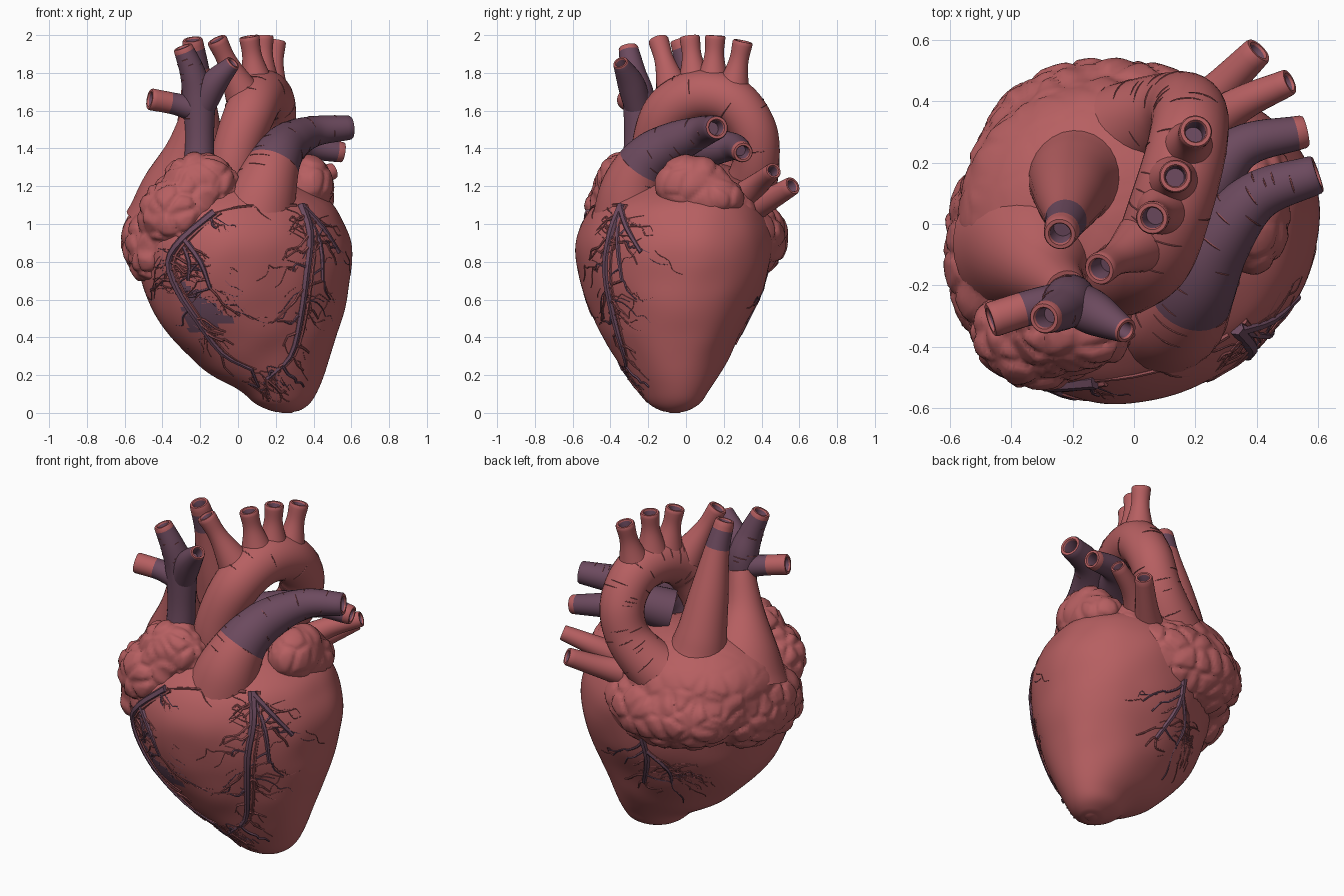
import bpy, bmesh, math, random
from mathutils import Vector, Matrix, noise

random.seed(4)
cube = bpy.data.objects.get("Cube")
if cube:
    bpy.data.objects.remove(cube)
RED, PURPLE, BRANCH = range(3)
MATS = []
for name, color in (("muscle red", (.47, .115, .12, 1)), ("vein purple", (.15, .068, .112, 1)),
                    ("branch red", (.3, .08, .088, 1))):
    m = bpy.data.materials.new(name)
    m.use_nodes = True
    m.diffuse_color = color
    m.node_tree.nodes["Principled BSDF"].inputs["Base Color"].default_value = color
    MATS.append(m)

def finish(name, bm):
    bmesh.ops.recalc_face_normals(bm, faces=bm.faces)
    me = bpy.data.meshes.new(name)
    bm.to_mesh(me)
    bm.free()
    for m in MATS:
        me.materials.append(m)
    ob = bpy.data.objects.new(name, me)
    bpy.context.collection.objects.link(ob)
    return ob

def spline(points, n):
    """Smooth path through points of any dimension, n steps per span."""
    p = [Vector(q) for q in points]
    p = [p[0] * 2 - p[1]] + p + [p[-1] * 2 - p[-2]]
    out = []
    for a, b, c, d in zip(p, p[1:], p[2:], p[3:]):
        for t in (k / n for k in range(n)):
            out.append((b * 2 + (c - a) * t + (a * 2 - b * 5 + c * 4 - d) * t * t
                        + (b * 3 - a - c * 3 + d) * t ** 3) / 2)
    return out + [p[-2]]

def loft(bm, rings, mats):
    """Skin rings of points and cap both ends."""
    vs = [[bm.verts.new(c) for c in r] for r in rings]
    for lo, hi, mat in zip(vs, vs[1:], mats):
        for i in range(len(lo)):
            bm.faces.new((lo[i - 1], lo[i], hi[i], hi[i - 1])).material_index = mat
    bm.faces.new(vs[0]).material_index = mats[0]
    bm.faces.new(vs[-1]).material_index = mats[-1]

def tube(bm, points, color=lambda t: RED, sides=28, n=8, hollow=True):
    """Tapered tube along (x, y, z, radius) points, optionally with a bored end."""
    path = spline(points, n)
    cs, rad = [Vector(q[:3]) for q in path], [q[3] for q in path]
    rings, mats, up = [], [], Vector((.31, .83, .47))
    def add_ring(c, r, mat):
        turns = (math.tau * i / sides for i in range(sides))
        rings.append([c + r * (up * math.cos(a) + t.cross(up) * math.sin(a)) for a in turns])
        mats.append(mat)
    for k, c in enumerate(cs):
        t = (cs[min(k + 1, len(cs) - 1)] - cs[max(k - 1, 0)]).normalized()
        up = (up - t * up.dot(t)).normalized()
        add_ring(c, rad[k], color(k / (len(cs) - 1)))
    outer = list(rings)
    if hollow:
        for back, scale, m in ((-.008, .92, RED), (-.008, .7, RED), (0, .62, PURPLE), (.07, .55, PURPLE)):
            add_ring(cs[-1] - t * back, rad[-1] * scale, m)
    loft(bm, rings, mats)
    return outer

def vessel(name, points, lo=2, hi=2, **kw):
    """One great vessel, purple between the fractions lo and hi of its length."""
    bm = bmesh.new()
    rings = tube(bm, points, lambda t: PURPLE if lo < t < hi else RED, **kw)
    finish(name, bm)
    return rings

def blob_mass(name, blobs, amp, top=9):
    """Blend ellipsoids (centre, radii) into one mass of flat lobes below a height."""
    bm = bmesh.new()
    for x, y, z, *radii in blobs:
        bmesh.ops.create_icosphere(bm, subdivisions=4, radius=1,
                                   matrix=Matrix.Translation((x, y, z)) @ Matrix.Diagonal((*radii, 1)))
    ob = finish(name, bm)
    mod = ob.modifiers.new("blend", "REMESH")
    mod.mode, mod.voxel_size = "VOXEL", .016
    mod = ob.modifiers.new("soften", "SMOOTH")
    mod.factor, mod.iterations = .5, 20
    me = bpy.data.meshes.new_from_object(ob.evaluated_get(bpy.context.evaluated_depsgraph_get()))
    ob.modifiers.clear()
    ob.data = me
    moved = []
    for v in me.vertices:
        near, second = noise.voronoi(v.co * 8.5)[0][:2]
        lobe = min(1, (second - near) * 3) - .6
        moved.append(v.co + v.normal * amp * lobe * min(1, max(.1, (top - v.co.z) * 6)))
    for v, co in zip(me.vertices, moved):
        v.co = co

# Ventricles: rows of height, centre x, centre y, radius x, radius y
rows = spline([(0, .26, -.06, .03, .03), (.012, .255, -.06, .08, .08), (.05, .235, -.06, .145, .14),
               (.12, .21, -.065, .21, .19), (.25, .135, -.07, .34, .275), (.45, .07, -.08, .465, .385),
               (.65, .045, -.07, .54, .475), (.85, .035, -.065, .565, .515), (1, .03, -.055, .53, .495),
               (1.12, .04, -.045, .44, .42), (1.22, .04, -.02, .25, .28), (1.25, .04, -.02, .02, .02)], 9)

def on_row(row, a):
    """Point on an ellipse that is a little longer towards the left rear."""
    z, cx, cy, rx, ry = row
    c, s = math.cos(a), math.sin(a)
    return Vector((cx + rx * (c + .08 * s), cy + ry * (s + .08 * c), z))

def surface(angle, z):
    """Point on the ventricles at an angle in degrees and a height."""
    lo, hi = next(pair for pair in zip(rows, rows[1:]) if z <= pair[1][0])
    return on_row(lo.lerp(hi, (z - lo[0]) / (hi[0] - lo[0])), math.radians(angle))

bm = bmesh.new()
loft(bm, [[on_row(r, math.tau * i / 128) for i in range(128)] for r in rows], [RED] * len(rows))
bm.normal_update()
for v in bm.verts:
    v.co += v.normal * .008 * noise.noise(v.co * 5)
for f in bm.faces:
    c = f.calc_center_median()
    # Purple patch that fans out downwards on the front
    fan = (.7 - c.z) * .5 + .02 + .03 * noise.noise(c * 25)
    if c.y < 0 and .43 + (c.x + .2) * .3 < c.z < .69 and abs(c.x + .31 - (.7 - c.z) * .75) < fan:
        f.material_index = PURPLE
finish("ventricles", bm)

# Atria and auricles
blob_mass("atria", [(-.1, .03, 1.04, .48, .45, .3), (-.37, -.08, .9, .25, .36, .25),
                    (-.08, .25, .93, .43, .29, .24), (.15, .2, 1.08, .26, .21, .17)], .016, 1.22)
blob_mass("right_auricle", [(-.2, -.33, 1.21, .21, .16, .17), (-.31, -.35, 1.05, .22, .19, .21),
                            (-.45, -.2, .86, .14, .22, .19)], .018)
blob_mass("left_auricle", [(.37, .03, 1.2, .14, .2, .17), (.38, .14, 1.14, .13, .17, .13)], .012)

# Great vessels
creased = [
    vessel("aortic_arch", [(-.04, -.16, 1.1, .13), (-.02, -.17, 1.35, .125), (.06, -.1, 1.58, .135),
                           (.12, .06, 1.68, .135), (.17, .24, 1.65, .13), (.18, .355, 1.5, .125),
                           (.13, .37, 1.32, .125), (0, .32, 1.16, .15), (-.14, .24, 1.05, .19)], hollow=False),
    vessel("pulmonary_trunk", [(.08, -.28, .98, .23), (.14, -.28, 1.18, .175), (.2, -.2, 1.34, .135),
                               (.27, -.06, 1.43, .112), (.4, .09, 1.49, .082), (.59, .16, 1.51, .064)], .33),
    vessel("upper_vena_cava", [(-.21, -.26, 1.25, .085), (-.205, -.25, 1.45, .078), (-.21, -.25, 1.66, .085),
                               (-.24, -.28, 1.8, .068), (-.29, -.305, 1.93, .052)], .1, .95)]
vessel("vena_cava_base", [(-.22, -.22, 1.6, .07), (-.27, -.17, 1.4, .11), (-.31, -.1, 1.2, .2),
                          (-.32, -.06, 1.05, .27)], hollow=False)
vessel("vena_cava_front_branch", [(-.2, -.25, 1.6, .07), (-.13, -.29, 1.74, .072), (-.03, -.345, 1.85, .042)], 0, .94)
vessel("vena_cava_side_branch", [(-.2, -.25, 1.6, .07), (-.33, -.27, 1.635, .058), (-.46, -.31, 1.66, .058)], 0, .6)
vessel("rear_trunk", [(-.16, .17, 1.05, .27), (-.18, .15, 1.2, .18), (-.2, .13, 1.35, .14), (-.21, .08, 1.56, .11),
                      (-.22, .02, 1.8, .072), (-.24, -.03, 1.97, .054)], .8, .93)
vessel("left_pulmonary_branch", [(.08, .02, 1.36, .12), (.22, .11, 1.4, .105), (.35, .25, 1.41, .072),
                                 (.55, .3, 1.38, .054)], -1, .95)
vessel("upper_pulmonary_vein", [(.16, .25, 1.1, .09), (.33, .38, 1.21, .06), (.5, .46, 1.28, .044)])
vessel("lower_pulmonary_vein", [(.12, .28, 1.06, .1), (.26, .42, 1.12, .065), (.4, .56, 1.2, .05)])
for place, tip, foot in (("first", (-.11, -.145, 1.97), (.03, -.06, 1.68)),
                         ("second", (.06, .02, 1.985), (.1, .05, 1.72)),
                         ("third", (.135, .155, 1.99), (.13, .14, 1.72)),
                         ("fourth", (.2, .3, 1.96), (.17, .24, 1.68))):
    mid = Vector(foot).lerp(Vector(tip), .6)
    vessel(place + "_arch_branch", [(*foot, .1), (*mid, .054), (*tip, .054)])

# Fine creases around the great vessels
bm = bmesh.new()
for rings in creased:
    for ring in rings[len(rings) // 4:-3]:
        s = random.randrange(len(ring))
        arc = [ring[(s + i) % len(ring)] for i in range(random.randint(3, 5))]
        taper = [.001] + [.003] * (len(arc) - 2) + [.001]
        tube(bm, [(*c, r) for c, r in zip(arc, taper)], lambda t: BRANCH, 5, 2, False)
finish("vessel_creases", bm)

# Coronary vessels: paths of angle and height on the ventricles, with random twigs
def coronary(bm, path, r, color, depth):
    pts = [(*surface(a, z), r * (1 - .6 * i / len(path))) for i, (a, z) in enumerate(path)]
    tube(bm, pts, lambda t: color, 6, 3, False)
    for a, z in spline(path, 1 + depth)[1:] if depth else ():
        for side in (-1, 1):
            if random.random() < .25 * depth:
                twig = [(a, z)]
                for _ in range(random.randint(3, 5)):
                    p, q = twig[-1]
                    twig.append((p + side * random.uniform(1, 7), max(.06, q - random.uniform(-.015, .05))))
                shade = random.choice((BRANCH, BRANCH, PURPLE))
                coronary(bm, twig, r * .38, shade, depth - 1 if random.random() < .5 else 0)

bm = bmesh.new()
front_main = [(-46, 1.1), (-46, .95), (-50, .75), (-52, .5), (-60, .3), (-90, .18)]
right_main = [(-104, 1.06), (-121, .92), (-131, .8), (-128, .65), (-121, .5), (-116, .32), (-98, .23)]
for path, r in ((front_main, .025), (right_main, .025),
                ([(-121, .93), (-110, .8), (-106, .66)], .02), ([(-123, .93), (-117, .8), (-119, .7)], .015),
                ([(-46, 1.09), (-35, .98), (-24, .85)], .022), ([(-46, 1.09), (-40, .9), (-38, .7)], .018),
                ([(98, .8), (100, .62), (94, .42)], .022), ([(100, .68), (112, .55), (114, .45)], .015)):
    coronary(bm, path, r, PURPLE, 2)
for path in (front_main, right_main):
    coronary(bm, [(a + 4, z) for a, z in path], .012, BRANCH, 0)
coronary(bm, [(-50, 1.1), (-70, 1.1), (-90, 1.09), (-108, 1.05)], .01, BRANCH, 1)
finish("coronary_vessels", bm)

# Smooth shading with sharp rims
for ob in bpy.context.view_layer.objects:
    ob.select_set(ob.type == "MESH")
    bpy.context.view_layer.objects.active = ob
bpy.ops.object.shade_smooth_by_angle(angle=math.radians(50))
